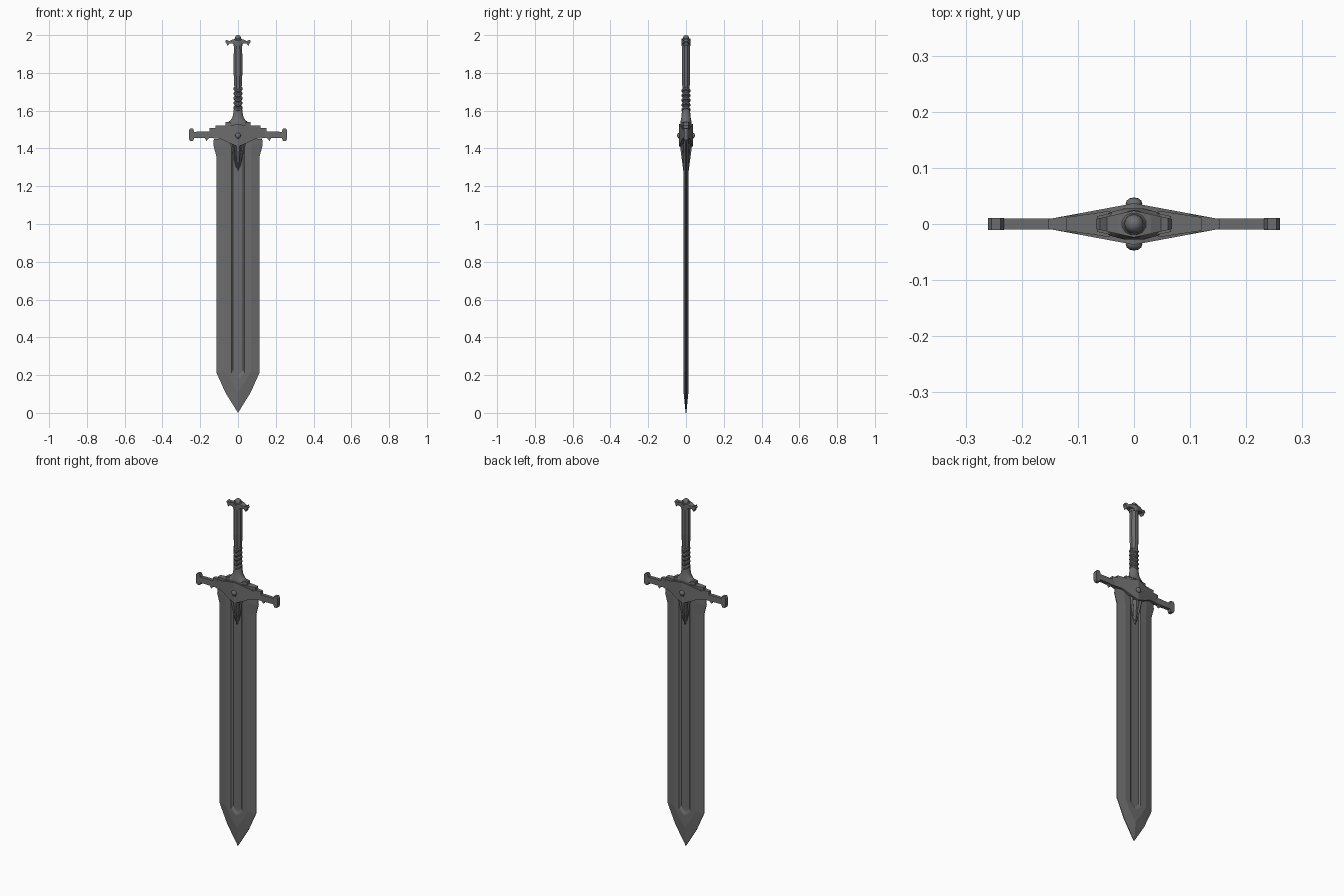
import bpy, bmesh, math
from mathutils import Matrix

cube = bpy.data.objects.get("Cube")
if cube:
    bpy.data.objects.remove(cube)

steel = bpy.data.materials.new("dark_steel")
steel.use_nodes = True
GREY = (0.15, 0.15, 0.15, 1)
steel.diffuse_color = GREY
steel.node_tree.nodes["Principled BSDF"].inputs["Base Color"].default_value = GREY


def finish(name, bm, smooth=0):
    bmesh.ops.recalc_face_normals(bm, faces=bm.faces)
    mesh = bpy.data.meshes.new(name)
    bm.to_mesh(mesh)
    bm.free()
    mesh.materials.append(steel)
    obj = bpy.data.objects.new(name, mesh)
    bpy.context.collection.objects.link(obj)
    if smooth:
        bpy.ops.object.select_all(action="DESELECT")
        obj.select_set(True)
        bpy.context.view_layer.objects.active = obj
        bpy.ops.object.shade_smooth_by_angle(angle=math.radians(smooth))
    return obj


def loft(name, rings, smooth=0):
    """Bridge a list of equal point loops and cap both ends."""
    bm = bmesh.new()
    loops = [[bm.verts.new(p) for p in ring] for ring in rings]
    n = len(loops[0])
    for a, b in zip(loops, loops[1:]):
        for i in range(n):
            j = (i + 1) % n
            bm.faces.new((a[i], a[j], b[j], b[i]))
    bm.faces.new(loops[0])
    bm.faces.new(loops[-1])
    bmesh.ops.triangulate(bm, faces=[f for f in bm.faces if len(f.verts) > 4])
    return finish(name, bm, smooth)


def plate(name, half, depth, sides=(1, -1)):
    """Extrude an x-z outline on each side of x = 0, with thickness depth(x)."""
    bm = bmesh.new()
    for s in sides:
        front, back = [[bm.verts.new((s * x, k * depth(x), z)) for x, z in half] for k in (-1, 1)]
        bm.faces.new(front)
        bm.faces.new(back)
        for i in range(len(half)):
            j = (i + 1) % len(half)
            if half[i][0] > 0 or half[j][0] > 0:
                bm.faces.new((front[i], front[j], back[j], back[i]))
    bmesh.ops.remove_doubles(bm, verts=bm.verts, dist=0.0001)
    bmesh.ops.triangulate(bm, faces=[f for f in bm.faces if len(f.verts) > 4])
    return finish(name, bm)


def ring(rx, ry, z, n=12, chevron=0):
    pts = []
    for i in range(n):
        a = math.tau * (i + 0.5) / n
        pts.append((rx * math.cos(a), ry * math.sin(a), z + chevron * abs(math.cos(a))))
    return pts


# Blade: nested outlines from groove floor to edge and round to the other face
def outline(w, tip, shoulder, y, flare):
    right = [(w * 0.58, tip + (shoulder - tip) * 0.5), (w, shoulder), (w, 1.36),
             (w + flare, 1.42), (w + flare * 0.8, 1.45)]
    pts = [(0, tip)] + right + [(-x, z) for x, z in reversed(right)]
    return [(x, y, z) for x, z in pts]


layers = [(0.026, 0.20, 0.225, 0.006, 0), (0.034, 0.18, 0.21, 0.013, 0),
          (0.068, 0.11, 0.22, 0.013, 0.006), (0.115, 0.0, 0.215, 0.002, 0.016)]
sections = [outline(w, t, s, -y, f) for w, t, s, y, f in layers]
sections += [outline(w, t, s, y, f) for w, t, s, y, f in reversed(layers)]
loft("blade", sections)


# Guard: tapered centre, with stepped tiers above it
def taper(middle, end, reach):
    return lambda x: middle + (end - middle) * min(x / reach, 1)


plate("guard_body", [(0, 1.53), (0.06, 1.515), (0.14, 1.493), (0.14, 1.455),
                     (0.09, 1.45), (0.05, 1.43), (0, 1.41)], taper(0.037, 0.011, 0.14))
tiers = [(0.152, 1.485, 1.507, 0.033, 0.009), (0.12, 1.505, 1.522, 0.030, 0.012),
         (0.066, 1.52, 1.54, 0.028, 0.014)]
for i, (x, low, high, mid, end) in enumerate(tiers):
    plate(f"guard_tier_{i + 1}", [(0, high), (x, high), (x, low), (0, low)], taper(mid, end, x))

# Guard arms, end caps and small lower barbs
thin = lambda x: 0.010
for side, s in (("left", 1), ("right", -1)):
    plate(f"guard_arm_{side}", [(0.13, 1.49), (0.24, 1.488), (0.24, 1.456), (0.13, 1.454)], thin, (s,))
    plate(f"guard_cap_{side}", [(0.232, 1.488), (0.238, 1.505), (0.254, 1.505), (0.26, 1.495),
                                (0.26, 1.45), (0.254, 1.44), (0.238, 1.44), (0.232, 1.456)],
          lambda x: 0.011, (s,))
    plate(f"guard_barb_{side}", [(0.15, 1.458), (0.178, 1.458), (0.166, 1.44)], lambda x: 0.007, (s,))

# Round studs on both faces
for side, s in (("front", -1), ("back", 1)):
    bm = bmesh.new()
    bmesh.ops.create_uvsphere(bm, u_segments=12, v_segments=8, radius=0.015,
                              matrix=Matrix.Translation((0, s * 0.036, 1.468)) @ Matrix.Diagonal((1, 0.75, 1, 1)))
    finish(f"stud_{side}", bm, 50)

# Pointed centre tongue with two prongs beside it
tongue = [(0.004, 0.014, 1.28), (0.012, 0.022, 1.34), (0.018, 0.030, 1.40), (0.026, 0.037, 1.46)]
loft("tongue", [[(x, 0, z), (x * 0.4, y, z), (-x * 0.4, y, z), (-x, 0, z),
                 (-x * 0.4, -y, z), (x * 0.4, -y, z)] for x, y, z in tongue])
for side, s in (("left", 1), ("right", -1)):
    prong = [(0.008, 0.003, 0.015, 1.30), (0.02, 0.006, 0.019, 1.36),
             (0.03, 0.008, 0.025, 1.42), (0.04, 0.014, 0.027, 1.46)]
    loft(f"prong_{side}", [[(s * (x + w), -y * 0.7, z), (s * x, -y, z), (s * (x - w), -y * 0.7, z),
                            (s * (x - w), y * 0.7, z), (s * x, y, z), (s * (x + w), y * 0.7, z)]
                           for x, w, y, z in prong])

# Flared collar and grip
loft("collar", [ring(0.062, 0.029, 1.535), ring(0.042, 0.029, 1.548), ring(0.030, 0.025, 1.565),
                ring(0.025, 0.023, 1.59), ring(0.023, 0.022, 1.61)], 40)
loft("grip", [ring(0.020, 0.020, 1.58, 8), ring(0.021, 0.021, 1.72, 8),
              ring(0.025, 0.024, 1.80, 8), ring(0.024, 0.023, 1.96, 8)])
for i in range(5):
    z = 1.602 + i * 0.025
    loft(f"grip_band_{i + 1}", [ring(r, r, z + dz, 16, 0.014) for r, dz in
                                ((0.019, -0.010), (0.0245, -0.004), (0.0245, 0.004), (0.019, 0.010))], 40)

# Pommel: cross piece with curled tips, a collar and a ball
plate("pommel_cross", [(0, 1.981), (0.03, 1.976), (0.048, 1.968), (0.061, 1.976), (0.068, 1.966),
                       (0.061, 1.957), (0.056, 1.942), (0.046, 1.955), (0.028, 1.955), (0, 1.945)],
      taper(0.024, 0.009, 0.068))
loft("pommel_collar", [ring(0.025, 0.025, 1.943), ring(0.026, 0.026, 1.95),
                       ring(0.026, 0.026, 1.972), ring(0.018, 0.018, 1.983)], 30)
bm = bmesh.new()
bmesh.ops.create_uvsphere(bm, u_segments=12, v_segments=8, radius=0.017,
                          matrix=Matrix.Translation((0, 0, 1.983)))
finish("pommel_ball", bm, 50)
